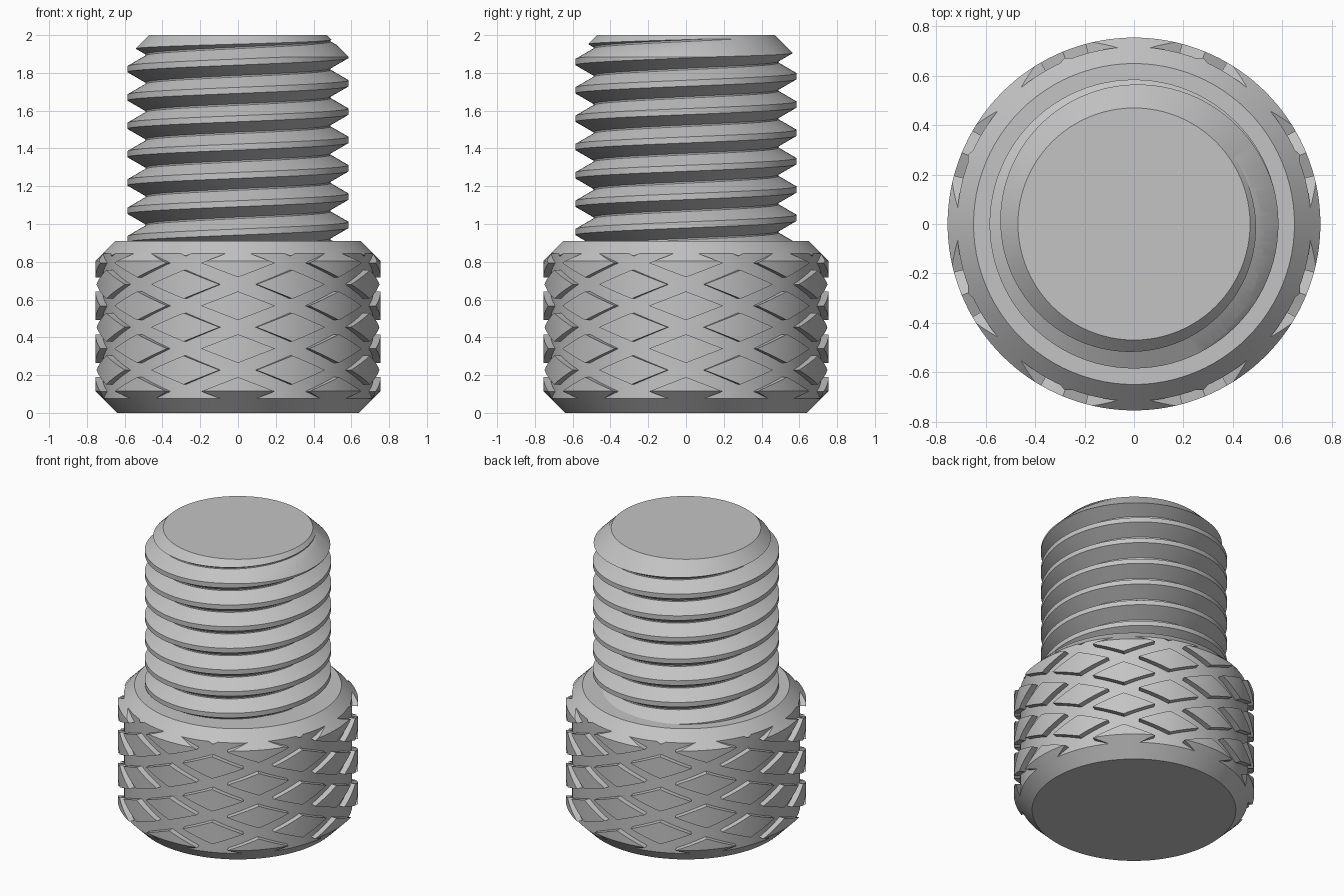
import bpy, bmesh, math

cube = bpy.data.objects.get("Cube")
if cube:
    bpy.data.objects.remove(cube, do_unlink=True)

SEG = 96
KNOB_H, KNOB_R, CORE_R = 0.91, 0.755, 0.717
FOOT_R, SHOULDER_R = 0.64, 0.65

steel = bpy.data.materials.new("grey steel")
steel.use_nodes = True
color = (0.55, 0.55, 0.55, 1)
steel.diffuse_color = color
steel.node_tree.nodes["Principled BSDF"].inputs["Base Color"].default_value = color


def polar(r, angle, z):
    return (r * math.cos(angle), r * math.sin(angle), z)


def finish(name, bm):
    """Turn a bmesh into a named steel object."""
    bmesh.ops.remove_doubles(bm, verts=bm.verts, dist=1e-5)
    bmesh.ops.holes_fill(bm, edges=bm.edges, sides=0)
    bmesh.ops.recalc_face_normals(bm, faces=bm.faces)
    mesh = bpy.data.meshes.new(name)
    bm.to_mesh(mesh)
    bm.free()
    obj = bpy.data.objects.new(name, mesh)
    bpy.context.collection.objects.link(obj)
    mesh.materials.append(steel)
    return obj


def skin(bm, columns):
    """Join neighbouring columns of points with quads."""
    cols = [[bm.verts.new(p) for p in col] for col in columns]
    for a, b in zip(cols, cols[1:]):
        for i in range(len(a) - 1):
            bm.faces.new((a[i], b[i], b[i + 1], a[i + 1]))
    return cols


def lathe(name, profile):
    bm = bmesh.new()
    skin(bm, [[polar(r, math.tau * i / SEG, z) for r, z in profile]
              for i in range(SEG + 1)])
    return finish(name, bm)


def select(obj):
    bpy.ops.object.select_all(action="DESELECT")
    obj.select_set(True)
    bpy.context.view_layer.objects.active = obj


def trim(obj, cutter):
    """Keep only what lies inside the cutter, then drop the cutter."""
    cutter.hide_render = True
    mod = obj.modifiers.new("trim", "BOOLEAN")
    mod.operation, mod.solver, mod.object = "INTERSECT", "EXACT", cutter
    select(obj)
    bpy.ops.object.modifier_apply(modifier=mod.name)
    bpy.data.objects.remove(cutter, do_unlink=True)


def smooth(obj):
    select(obj)
    bpy.ops.object.shade_smooth_by_angle(angle=math.radians(25))


def chamfered(r):
    """Knob outline of radius r with both 45 degree chamfers."""
    return [(FOOT_R, 0), (r, r - FOOT_R),
            (r, KNOB_H - (r - SHOULDER_R)), (SHOULDER_R, KNOB_H)]


# Knob core: the floor of the knurl grooves
core = lathe("knob_core", chamfered(CORE_R))

# Knurl: raised curved diamonds on a staggered lattice
STEP_A, STEP_Z, FILL, N = math.tau / 16, 0.1134, 0.67, 6
bm = bmesh.new()
for row in range(9):
    for k in range(8):
        angle0 = (2 * k + (row + 1) % 2) * STEP_A
        z0 = row * STEP_Z
        layers = []
        for r in (CORE_R - 0.003, KNOB_R):
            grid = []
            for i in range(N + 1):
                u = (2 * i / N - 1) * FILL
                col = []
                for j in range(N + 1):
                    v = (2 * j / N - 1) * FILL
                    col.append(polar(r, angle0 + STEP_A * (u - v) / 2,
                                     z0 + STEP_Z * (u + v) / 2))
                grid.append(col)
            layers.append(skin(bm, grid))
        # side walls around the diamond
        rims = [[g[i][0] for i in range(N)] + [g[N][j] for j in range(N)]
                + [g[N - i][N] for i in range(N)] + [g[0][N - j] for j in range(N)]
                for g in layers]
        low, high = rims
        for i in range(len(low)):
            n = (i + 1) % len(low)
            bm.faces.new((low[i], low[n], high[n], high[i]))
knurl = finish("knurl_diamonds", bm)
trim(knurl, lathe("knurl_trim", chamfered(KNOB_R + 0.03)))

# Threaded shank: a right-handed helical profile
PITCH, CREST_R, ROOT_R = 0.15, 0.585, 0.49
CREST_Z = 0.095          # a crest centre at angle zero
Z_MIN, Z_MAX = 0.6, 2.3
TOOTH = [(-0.071, ROOT_R), (-0.016, CREST_R), (0.016, CREST_R), (0.071, ROOT_R)]


def thread_point(z, r, angle):
    if z <= Z_MIN or z >= Z_MAX:
        return polar(0.3, angle, min(max(z, Z_MIN), Z_MAX))
    return polar(r, angle, z)


columns = []
for i in range(SEG + 1):
    angle = math.tau * i / SEG
    lift = CREST_Z + PITCH * i / SEG
    columns.append([thread_point(lift + PITCH * turn + dz, r, angle)
                    for turn in range(18) for dz, r in TOOTH])
bm = bmesh.new()
skin(bm, columns)
shank = finish("threaded_shank", bm)
trim(shank, lathe("shank_trim", [(0.63, 0.86), (0.63, 1.84), (0.47, 2.0)]))

for part in (core, knurl, shank):
    smooth(part)
